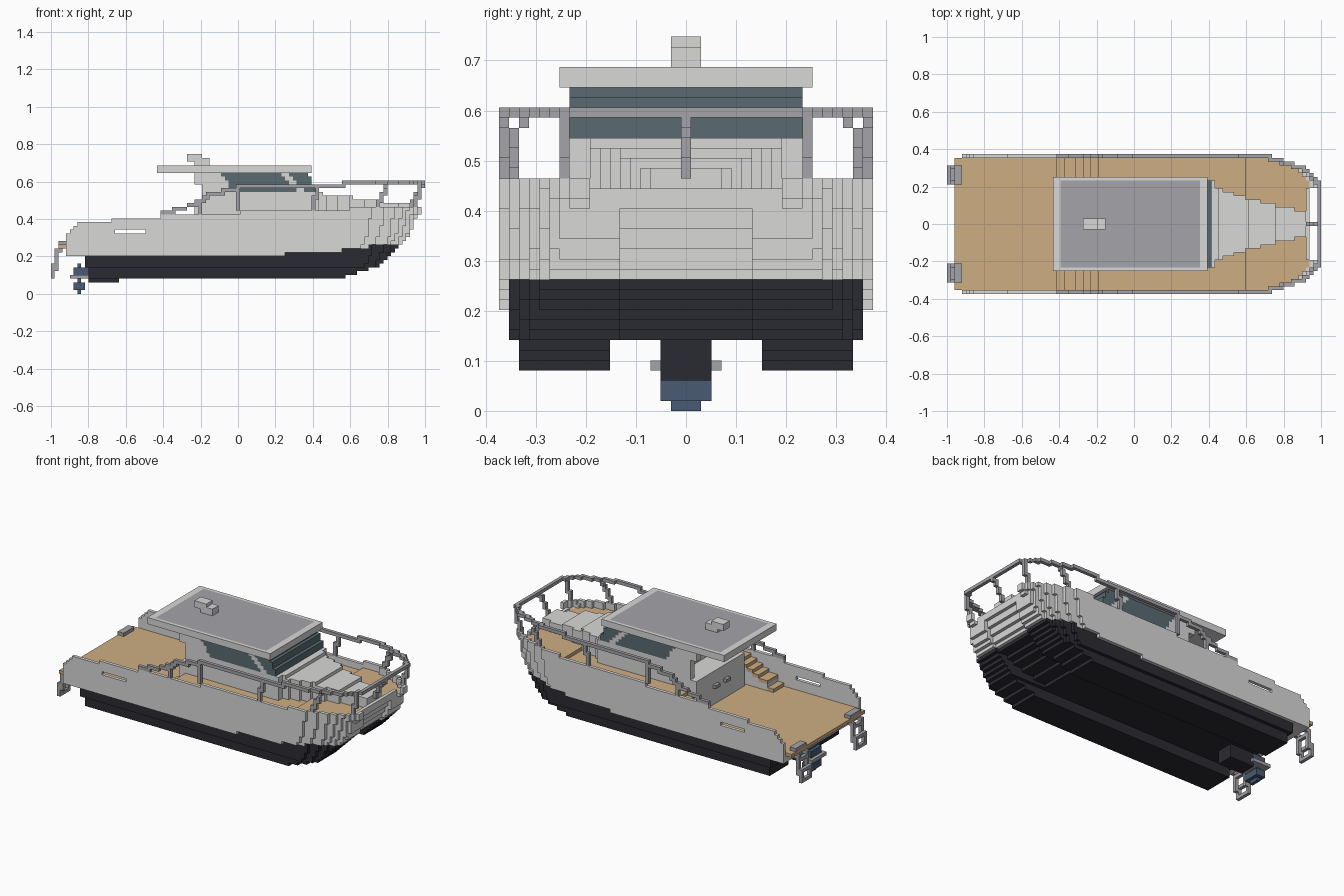
import bpy, bmesh
from mathutils import Vector

if "Cube" in bpy.data.objects:
    bpy.data.objects.remove(bpy.data.objects["Cube"])

V = 2 / 99  # edge length of one block


def material(name, *rgb):
    m = bpy.data.materials.new(name)
    m.use_nodes = True
    m.diffuse_color = (*rgb, 1)
    m.node_tree.nodes["Principled BSDF"].inputs["Base Color"].default_value = (*rgb, 1)
    return m


LIGHT = material("light grey", .69, .69, .685)
GREY = material("rail grey", .375, .37, .395)
TAN = material("deck tan", .62, .42, .225)
GLASS = material("glass", .10, .147, .17)
DARK = material("hull black", .023, .023, .032)
BLUE = material("engine blue", .065, .105, .175)


def centre(c):
    return (-1 + (c[0] + .5) * V, c[1] * V, (c[2] + .5) * V)


def cell(x, y, z):
    return (int((x + 1) // V), round(y / V), int(z // V))


GRID = [(i, j, k) for i in range(99) for j in range(-18, 19) for k in range(37)]


def rule(test):
    """Cells whose centre passes a test on x, |y| and z."""
    out = set()
    for c in GRID:
        x, y, z = centre(c)
        if test(x, abs(y), z):
            out.add(c)
    return out


def box(x0, x1, y0, y1, z0, z1):
    """Mirrored block of cells between two bounds of x, |y| and z."""
    return rule(lambda x, y, z: x0 < x < x1 and y0 <= y < y1 and z0 < z < z1)


def path(*points):
    """Cells along a polyline, mirrored across the centre line."""
    out = set()
    for a, b in zip(points, points[1:]):
        a, b = Vector(a), Vector(b)
        steps = int((b - a).length / V * 2) + 1
        for s in range(steps + 1):
            c = cell(*a.lerp(b, s / steps))
            out |= {c, (c[0], -c[1], c[2])}
    return out


def build(name, mat, cells):
    """Mesh of the outer faces of a set of cells."""
    bm = bmesh.new()
    verts = {}

    def corner(p):
        if p not in verts:
            verts[p] = bm.verts.new((-1 + p[0] * V, (p[1] - .5) * V, p[2] * V))
        return verts[p]

    for c in cells:
        for axis in range(3):
            u, v = (axis + 1) % 3, (axis + 2) % 3
            for side in (0, 1):
                n = list(c)
                n[axis] += 2 * side - 1
                if tuple(n) in cells:
                    continue
                quad = []
                for du, dv in ((0, 0), (1, 0), (1, 1), (0, 1)):
                    p = list(c)
                    p[axis] += side
                    p[u] += du
                    p[v] += dv
                    quad.append(corner(tuple(p)))
                bm.faces.new(quad if side else quad[::-1])
    mesh = bpy.data.meshes.new(name)
    bm.to_mesh(mesh)
    bm.free()
    mesh.materials.append(mat)
    bpy.context.collection.objects.link(bpy.data.objects.new(name, mesh))


def curve(t, *pts):
    """Piecewise linear value at t."""
    if t <= pts[0][0]:
        return pts[0][1]
    for (a, p), (b, q) in zip(pts, pts[1:]):
        if t <= b:
            return p + (q - p) * (t - a) / (b - a)
    return pts[-1][1]


def step(t, first, *changes):
    for at, value in changes:
        if t > at:
            first = value
    return first


# Hull lines
def plan(x):
    return curve(x, (.68, .374), (.75, .355), (.83, .33), (.9, .29), (.94, .26), (.975, .225), (.98, 0))


def stem(z):
    return curve(z, (.09, .57), (.11, .64), (.15, .75), (.21, .82), (.27, .87), (.32, .92), (.4, .95), (.44, .975))


def waterline(x):
    return step(x, .202, (.25, .222), (.55, .242), (.7, .263))


def sheer(x):
    top = step(x, .385, (-.68, .404), (-.42, .424), (0, .444), (.6, .465))
    return curve(x, (-.92, .30), (-.85, .385), (-.84, top))


def deck_top(x, y):
    if x < -.2 and y < .245:
        return .263
    return step(x, .263, (-.42, .283), (-.37, .323), (-.32, .343), (-.28, .364), (-.24, .384), (-.2, .404), (.6, .424))


def width(x, z):
    side = .333 if z < .145 else .353 if z < waterline(x) else .374
    return min(side, plan(x + (.975 - stem(z)) / 2))


def in_hull(x, y, z):
    if not .083 < z < sheer(x) or x > stem(z) or y > width(x, z):
        return False
    if x < (-.8 if z < .15 else -.82 if z < .202 else -.92):
        return False
    if y < .2 and x > .94:
        return False
    if y < .15 and z < .145:
        return False
    # tunnel between the twin bows
    return y > .13 or z > curve(x, (.5, .145), (.7, .2), (.86, .265), (.93, .4))


def bulwark(x, y, z):
    return y + V > width(x, z) or (x > .8 and not in_hull(x + V, y, z))


def is_topside(x, y, z):
    if z < waterline(x) or not in_hull(x, y, z):
        return False
    if bulwark(x, y, z):
        return (y > .2 or z < .44) and not (-.66 < x < -.5 and .323 < z < .343)
    return z < deck_top(x, y) - V


def is_deck(x, y, z):
    if not deck_top(x, y) - V < z < deck_top(x, y):
        return False
    if x < -.92:
        return x > -.96 and y < .35
    return in_hull(x, y, z) and not bulwark(x, y, z)


build("lower_hull", DARK, rule(lambda x, y, z: z < waterline(x) and in_hull(x, y, z)))
build("topsides", LIGHT, rule(is_topside))
build("deck", TAN, rule(is_deck))
build("skeg", DARK, box(-.8, -.64, 0, .051, .061, .145))


# Cabin with open back, windows and roof
def in_cabin(x, y, z):
    if not (-.24 < x < curve(z, (.545, .43), (.647, .37)) and y < .235 and .263 < z < .647):
        return False
    return not (x < -.1 and y < .2 and z > .47) and not (x < -.2 and .47 < z < .58)


def is_glass(x, y, z):
    pillar = y > .22 and abs(x - .24 - (.647 - z)) < .012
    return z > .545 and x > curve(z, (.55, -.03), (.647, -.09)) and not pillar


build("cabin", LIGHT, rule(lambda x, y, z: in_cabin(x, y, z) and not is_glass(x, y, z)))
build("cabin_windows", GLASS, rule(lambda x, y, z: in_cabin(x, y, z) and is_glass(x, y, z)))

roof = box(-.435, .39, 0, .253, .647, .687)
panel = box(-.40, .355, 0, .235, .667, .687)
build("roof", LIGHT, roof - panel)
build("roof_panel", GREY, panel)
build("roof_beacon", LIGHT, box(-.24, -.155, 0, .03, .687, .727) | box(-.275, -.19, 0, .03, .717, .748))
build("cabin_door_handle", GREY, box(-.262, -.24, .04, .08, .36, .38))


# Foredeck trunk, stepping down and narrowing to the bow
def in_trunk(x, y, z):
    half = curve(x, (.42, .205), (.52, .165), (.6, .14), (.72, .11), (.92, .065))
    return .38 < x < .92 and y < half and .404 < z < step(x, .545, (.45, .525), (.62, .505), (.76, .485))


build("foredeck_trunk", LIGHT, rule(in_trunk))

# Guard rail with posts
E = .364
rail = path((-.4, E, .43), (-.23, E, .475), (-.15, E, .535), (-.02, E, .555), (0, E, .575),
            (.55, E, .575), (.57, E, .597), (.7, E, .597), (.83, .323, .597),
            (.93, .283, .597), (.985, .222, .597), (.985, 0, .597))
for foot, top in (((-.21, E, .43), (-.21, E, .48)),
                  ((-.01, E, .45), (-.01, E, .56)),
                  ((.40, E, .45), (.43, E, .57)),
                  ((.75, .35, .47), (.8, .33, .59)),
                  ((.95, .25, .47), (.975, .24, .59)),
                  ((.92, 0, .47), (.985, 0, .59))):
    rail |= path(foot, top)
build("guard_rail", GREY, rail)

# Stern ladders
ladder = box(-.96, -.92, .21, .315, .243, .285)
for y in (.222, .303):
    ladder |= path((-.95, y, .25), (-.97, y, .21), (-.985, y, .1))
for x, z in ((-.97, .21), (-.985, .15), (-.985, .095)):
    ladder |= path((x, .222, z), (x, .303, z))
build("stern_ladders", GREY, ladder)

# Outboard drive
build("drive_leg", BLUE, box(-.865, -.83, 0, .03, 0, .165) | box(-.885, -.82, 0, .051, .02, .061)
      | box(-.88, -.8, 0, .051, .105, .145))
build("drive_plate", GREY, box(-.9, -.78, 0, .071, .083, .103))
